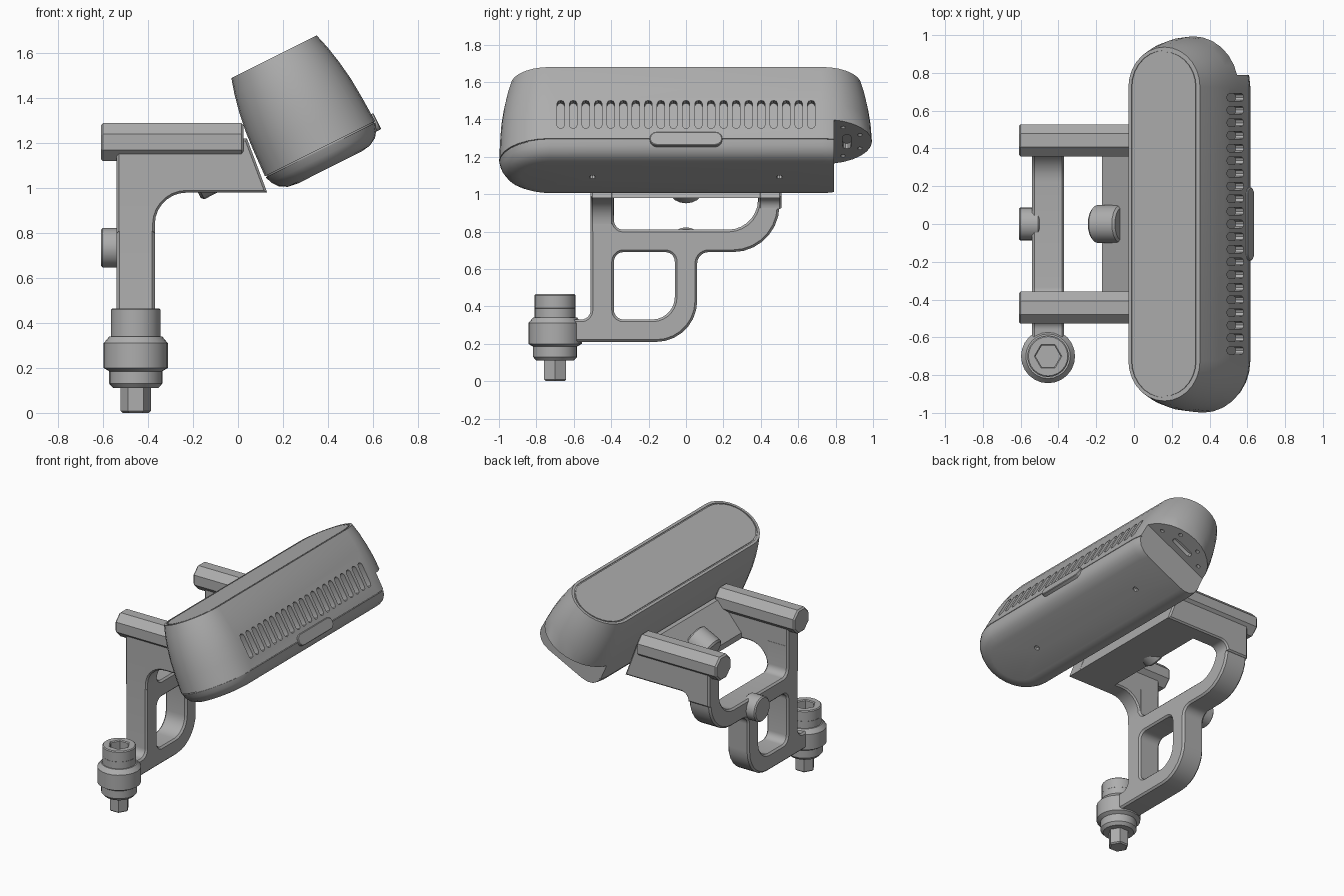
import bpy, bmesh
from math import sin, cos, pi, radians
from mathutils import Matrix, Vector

if "Cube" in bpy.data.objects:
    bpy.data.objects.remove(bpy.data.objects["Cube"], do_unlink=True)

grey = bpy.data.materials.new("plain grey")
grey.use_nodes = True
grey.diffuse_color = (0.42, 0.42, 0.42, 1)
grey.node_tree.nodes["Principled BSDF"].inputs["Base Color"].default_value = grey.diffuse_color

# Drawing planes: local z points along x (YZ) or along -y (XZ)
YZ = Matrix(((0, 0, 1, 0), (1, 0, 0, 0), (0, 1, 0, 0), (0, 0, 0, 1)))
XZ = Matrix.Rotation(pi / 2, 4, 'X')
# Tilted frame of the housing, origin in the middle of its top face
TILT = Matrix.Translation((0.16, 0, 1.585)) @ Matrix.Rotation(-radians(26.6), 4, 'Y')


def add(name, bm, matrix):
    bmesh.ops.remove_doubles(bm, verts=bm.verts, dist=1e-5)
    bmesh.ops.recalc_face_normals(bm, faces=bm.faces)
    bm.transform(matrix)
    me = bpy.data.meshes.new(name)
    bm.to_mesh(me)
    bm.free()
    me.materials.append(grey)
    ob = bpy.data.objects.new(name, me)
    bpy.context.collection.objects.link(ob)
    return ob


def plate(name, loops, matrix, z0, z1, bevel=0.0):
    """Extrude a filled outline, with holes, from z0 to z1 of a plane."""
    cu = bpy.data.curves.new(name, 'CURVE')
    cu.dimensions, cu.fill_mode = '2D', 'BOTH'
    cu.extrude = (z1 - z0) / 2 - bevel
    cu.bevel_depth, cu.bevel_resolution, cu.offset = bevel, 0, -bevel
    for loop in loops:
        sp = cu.splines.new('POLY')
        sp.points.add(len(loop) - 1)
        for p, (x, y) in zip(sp.points, loop):
            p.co = (x, y, 0, 1)
        sp.use_cyclic_u = True
    tmp = bpy.data.objects.new(name + "_outline", cu)
    bpy.context.collection.objects.link(tmp)
    dg = bpy.context.evaluated_depsgraph_get()
    me = bpy.data.meshes.new_from_object(tmp.evaluated_get(dg))
    bm = bmesh.new()
    bm.from_mesh(me)
    bpy.data.objects.remove(tmp)
    bpy.data.meshes.remove(me)
    return add(name, bm, matrix @ Matrix.Translation((0, 0, (z0 + z1) / 2)))


def loft(name, rings, matrix):
    bm = bmesh.new()
    rows = [[bm.verts.new(p) for p in ring] for ring in rings]
    for a, b in zip(rows, rows[1:]):
        for i in range(len(a)):
            j = (i + 1) % len(a)
            bm.faces.new((a[i], a[j], b[j], b[i]))
    bm.faces.new(rows[0])
    bm.faces.new(rows[-1])
    return add(name, bm, matrix)


def stadium(c, r, n=14):
    return [(r * cos(pi * i / n), s * c + r * sin(pi * i / n))
            for s, k in ((1, 0), (-1, n)) for i in range(k, k + n + 1)]


def polygon(r, n, x=0, y=0, turn=0.0):
    return [(x + r * cos(2 * pi * (i + turn) / n), y + r * sin(2 * pi * (i + turn) / n))
            for i in range(n)]


def rounded(corners, n=7):
    """Outline from (x, y, radius) corners."""
    out = []
    for i, (x, y, r) in enumerate(corners):
        p = Vector((x, y))
        if not r:
            out.append((x, y))
            continue
        a, b = (p + r * (Vector(corners[k][:2]) - p).normalized()
                for k in (i - 1, (i + 1) % len(corners)))
        for t in (k / n for k in range(n + 1)):
            q, s = 1 - t, 0.55
            out.append(tuple(q**3 * a + 3 * q * q * t * a.lerp(p, s)
                             + 3 * q * t * t * b.lerp(p, s) + t**3 * b))
    return out


def cut(ob, cutters):
    for c in cutters:
        c.hide_render = True
        m = ob.modifiers.new("cut", 'BOOLEAN')
        m.operation, m.solver, m.object = 'DIFFERENCE', 'EXACT', c
    dg = bpy.context.evaluated_depsgraph_get()
    me = bpy.data.meshes.new_from_object(ob.evaluated_get(dg))
    ob.modifiers.clear()
    ob.data = me
    for c in cutters:
        bpy.data.objects.remove(c, do_unlink=True)


# Housing: stadium rings (height, radius) from the inset lid to the rounded base
section = [(0, 0.186), (-0.006, 0.186), (-0.006, 0.194), (0, 0.194), (0, 0.212),
           (-0.07, 0.232), (-0.152, 0.249), (-0.24, 0.262), (-0.34, 0.269), (-0.458, 0.274),
           (-0.458, 0.267), (-0.464, 0.267), (-0.464, 0.273), (-0.495, 0.262),
           (-0.525, 0.24), (-0.545, 0.205), (-0.552, 0.16)]
housing = loft("housing", [[(x, y, v) for x, y in stadium(0.725, r)] for v, r in section], TILT)

# Connector recess under the back end, then vents, ports and screw holes
box = [(-0.4, -0.34), (0.4, -0.34), (0.4, -0.7), (-0.4, -0.7)]
cutters = [plate("recess_cutter", [box], TILT @ XZ, -1.1, -0.79)]
vents = [[(x + 0.067 * k, v - 0.31) for x, v in stadium(0.067, 0.02, 4)] for k in range(-10, 11)]
cutters.append(plate("vent_cutter", vents, TILT @ YZ, 0.225, 0.32))
ports = [[(y, x + 0.86) for x, y in stadium(0.06, 0.022, 5)]]
ports += [polygon(0.014, 10, x, y) for x, y in ((-0.17, 0.84), (0.17, 0.84), (-0.08, 0.93), (0.08, 0.93))]
cutters.append(plate("port_cutter", ports, TILT, -0.37, -0.31))
screws = [polygon(0.018, 10, 0, y) for y in (-0.5, 0.5)]
cutters.append(plate("screw_cutter", screws, TILT, -0.6, -0.53))
cut(housing, cutters)

# Side latch over the seam
plate("side_latch", [[(y, x - 0.462) for x, y in stadium(0.155, 0.04, 6)]],
      TILT @ YZ, 0.25, 0.283, 0.004)

# Upright frame with one window and an open top
frame = rounded([(-0.6, 0.21, 0), (0.06, 0.21, 0.22), (0.06, 0.69, 0.06), (0.5, 0.69, 0.25),
                 (0.5, 1.02, 0), (0.385, 1.02, 0), (0.385, 0.81, 0.16), (-0.385, 0.81, 0.05),
                 (-0.385, 1.02, 0), (-0.51, 1.02, 0), (-0.51, 0.33, 0.05), (-0.6, 0.33, 0)])
window = rounded([(-0.385, 0.33, 0.05), (-0.06, 0.33, 0.12),
                  (-0.06, 0.69, 0.05), (-0.385, 0.69, 0.05)])
plate("upright_frame", [frame, window], YZ, -0.54, -0.37, 0.012)

# Arms: web with a fillet below, octagonal rod on top
for side, s, foot, fillet in (("right", -1, 0.8, 0.14), ("left", 1, 0.92, 0.055)):
    web = rounded([(-0.54, foot, 0), (-0.54, 1.2, 0), (0.04, 1.22, 0),
                   (0.13, 0.98, 0), (-0.37, 0.98, fillet), (-0.37, foot, 0)])
    y0, y1 = sorted((-s * 0.387, -s * 0.51))
    plate(side + "_arm_web", [web], XZ, y0, y1, 0.01)
    plate(side + "_arm_rod", [polygon(0.092, 8, s * 0.443, 1.205, 0.5)], YZ, -0.61, 0.025, 0.01)

# Sloped cross plate against the housing, with its knob
plate("cross_plate", [[(-0.17, 0.98), (0.13, 0.98), (0.035, 1.22), (0, 1.22), (-0.17, 1.02)]],
      XZ, -0.5, 0.5)
knob = Matrix.Translation((-0.205, 0, 1.035)) @ Matrix.Rotation(-radians(26.6), 4, 'Y') @ YZ
plate("tilt_knob", [polygon(0.1, 20)], knob, 0, 0.16, 0.012)
plate("rear_pin", [polygon(0.088, 20, 0, 0.735)], YZ, -0.61, -0.5, 0.008)

# Clamp bolt: hex tip, collars and socket head
BOLT = Matrix.Translation((-0.455, -0.7, 0))
plate("bolt_tip", [polygon(0.067, 6)], BOLT, 0, 0.13, 0.008)
turned = [(0.1, 0.11), (0.118, 0.13), (0.118, 0.185), (0.143, 0.2),
          (0.143, 0.31), (0.118, 0.34), (0.11, 0.34), (0.11, 0.39)]
loft("bolt_collar", [[(x, y, z) for x, y in polygon(r, 24)] for r, z in turned], BOLT)
plate("bolt_head", [polygon(0.11, 24), polygon(0.066, 6)], BOLT, 0.385, 0.465, 0.006)

# Smooth shading with sharp edges kept
bpy.ops.object.select_all(action='DESELECT')
for ob in bpy.context.collection.objects:
    if ob.type == 'MESH' and ob.data.materials and ob.data.materials[0] == grey:
        ob.select_set(True)
        bpy.context.view_layer.objects.active = ob
bpy.ops.object.shade_smooth_by_angle(angle=radians(30))
